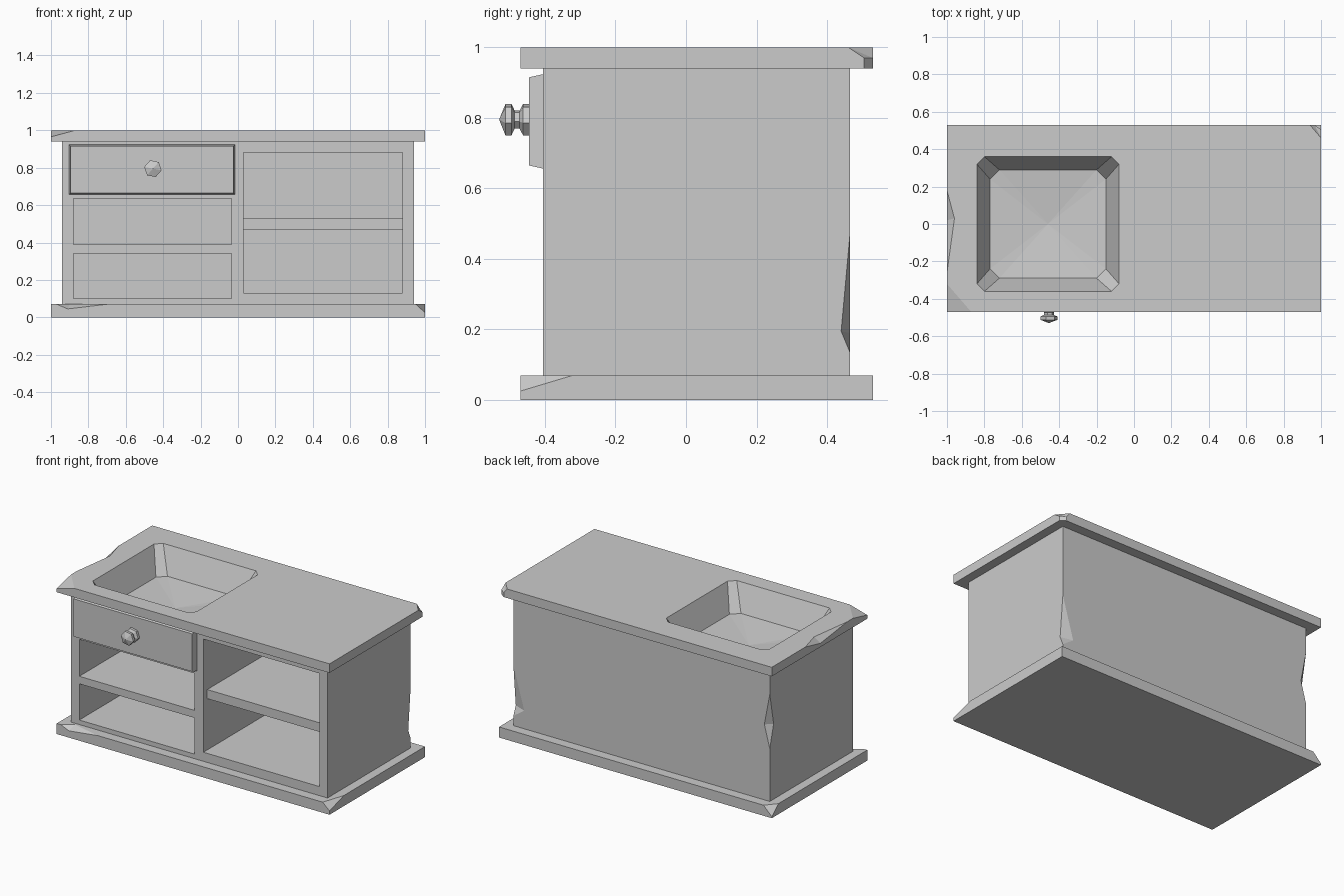
import bpy, bmesh, math
from mathutils import Matrix

cube = bpy.data.objects.get("Cube")
if cube:
    bpy.data.objects.remove(cube, do_unlink=True)

paint = bpy.data.materials.new("plain grey")
paint.use_nodes = True
GREY = (0.6, 0.6, 0.6, 1)
paint.diffuse_color = GREY
paint.node_tree.nodes["Principled BSDF"].inputs["Base Color"].default_value = GREY


def finish(name, bm):
    bmesh.ops.recalc_face_normals(bm, faces=bm.faces)
    mesh = bpy.data.meshes.new(name)
    bm.to_mesh(mesh)
    bm.free()
    mesh.materials.append(paint)
    ob = bpy.data.objects.new(name, mesh)
    bpy.context.collection.objects.link(ob)
    return ob


def hull(name, points):
    """Convex solid around a few points."""
    bm = bmesh.new()
    for p in points:
        bm.verts.new(p)
    bmesh.ops.convex_hull(bm, input=bm.verts)
    bmesh.ops.dissolve_limit(bm, angle_limit=0.01, verts=bm.verts, edges=bm.edges)
    return finish(name, bm)


def box(name, x, y, z):
    return hull(name, [(a, b, c) for a in x for b in y for c in z])


def cut(target, cutter, keep=False):
    """Subtract a cutter, then discard it."""
    cutter.hide_render = True
    mod = target.modifiers.new("cut", "BOOLEAN")
    mod.operation = "DIFFERENCE"
    mod.solver = "EXACT"
    mod.object = cutter
    bpy.context.view_layer.objects.active = target
    bpy.ops.object.modifier_apply(modifier=mod.name)
    if not keep:
        bpy.data.objects.remove(cutter, do_unlink=True)


def chip(target, outside, *points):
    """Knock a worn chip off an edge or corner."""
    cut(target, hull("chip_cutter", list(points) + [outside]))


# Main slabs and carcass
L, R, F, B = -1, 1, -0.47, 0.53
base = box("base_plinth", (L, R), (F, B), (0, 0.07))
worktop = box("worktop", (L, R), (F, B), (0.94, 1))
carcass = box("cabinet_body", (-0.94, 0.94), (-0.405, 0.465), (0.07, 0.94))

# Open compartments
for x, z in (((-0.88, -0.035), (0.10, 0.34)),
             ((-0.88, -0.035), (0.39, 0.635)),
             ((0.03, 0.88), (0.13, 0.88))):
    cut(carcass, box("compartment_cutter", x, (-0.6, 0.42), z))
box("right_shelf", (0.02, 0.89), (-0.365, 0.43), (0.47, 0.53))


# Sunken basin with chamfered corners and a floor sloping to the middle
def ring(hx, hy, c, z):
    corners = ((hx - c, hy), (hx, hy - c))
    return [(-0.46 + sx * x, sy * y, z)
            for sx in (-1, 1) for sy in (-1, 1) for x, y in corners]


basin = hull("basin_cutter", ring(0.38, 0.36, 0.04, 1.1) + ring(0.38, 0.36, 0.04, 1)
             + ring(0.31, 0.29, 0.05, 0.83) + [(-0.46, 0, 0.80)])
cut(carcass, basin, keep=True)
cut(worktop, basin)

# Worn chips on the worktop
chip(worktop, (-1.1, -0.57, 1.1), (L, -0.32, 1), (-0.87, F, 1), (L, F, 0.965))
chip(worktop, (-1.1, 0, 1.1), (L, 0.18, 1), (L, -0.26, 1), (-0.96, 0.03, 1), (L, 0.02, 0.965))
chip(worktop, (1.1, 0.63, 1.1), (0.94, B, 1), (R, 0.46, 1), (R, 0.505, 0.97), (0.965, B, 0.97))
chip(worktop, (1.1, 0.63, 0.97), (0.965, B, 0.9), (R, 0.505, 0.9),
     (0.965, B, 1.05), (R, 0.505, 1.05))

# Worn chips on the plinth
chip(base, (1.1, -0.57, 0.17), (0.95, F, 0.07), (R, F, 0.025), (R, -0.32, 0.07))
chip(base, (-0.9, -0.57, 0.17), (-0.97, F, 0.07), (-0.7, F, 0.07),
     (-0.91, F, 0.045), (-0.9, -0.42, 0.07))
chip(base, (-1.1, 0.63, 0.17), (-0.94, B, 0.07), (L, 0.46, 0.07), (L, B, 0.01))

# Worn chips on the rear upright edges
chip(carcass, (1.0, 0.525, 0.22), (0.94, 0.465, 0.135), (0.94, 0.465, 0.47),
     (0.94, 0.44, 0.195), (0.86, 0.465, 0.19))
chip(carcass, (-1.0, 0.525, 0.58), (-0.94, 0.465, 0.42), (-0.94, 0.465, 0.78),
     (-0.94, 0.425, 0.57), (-0.90, 0.465, 0.57))

# Drawer front with tapered rim
hull("drawer_front", [(x, y, z) for y, i in ((-0.40, 0), (-0.445, 0.01))
                      for x in (-0.905 + i, -0.015 - i) for z in (0.655 + i, 0.925 - i)])

# Faceted drawer knob, turned from a profile
bm = bmesh.new()
profile = ((0, -0.44), (0.047, -0.44), (0.047, -0.462), (0.027, -0.472),
           (0.027, -0.486), (0.047, -0.495), (0.047, -0.512), (0, -0.53))
verts = [bm.verts.new((r, y, 0)) for r, y in profile]
edges = [bm.edges.new(pair) for pair in zip(verts, verts[1:])]
bmesh.ops.spin(bm, geom=verts + edges, cent=(0, 0, 0), axis=(0, 1, 0),
               angle=math.tau, steps=6, use_merge=True)
bmesh.ops.remove_doubles(bm, verts=bm.verts, dist=0.0005)
bmesh.ops.rotate(bm, verts=bm.verts, matrix=Matrix.Rotation(0.2, 3, "Y"))
bmesh.ops.translate(bm, verts=bm.verts, vec=(-0.455, 0, 0.795))
finish("drawer_knob", bm)
